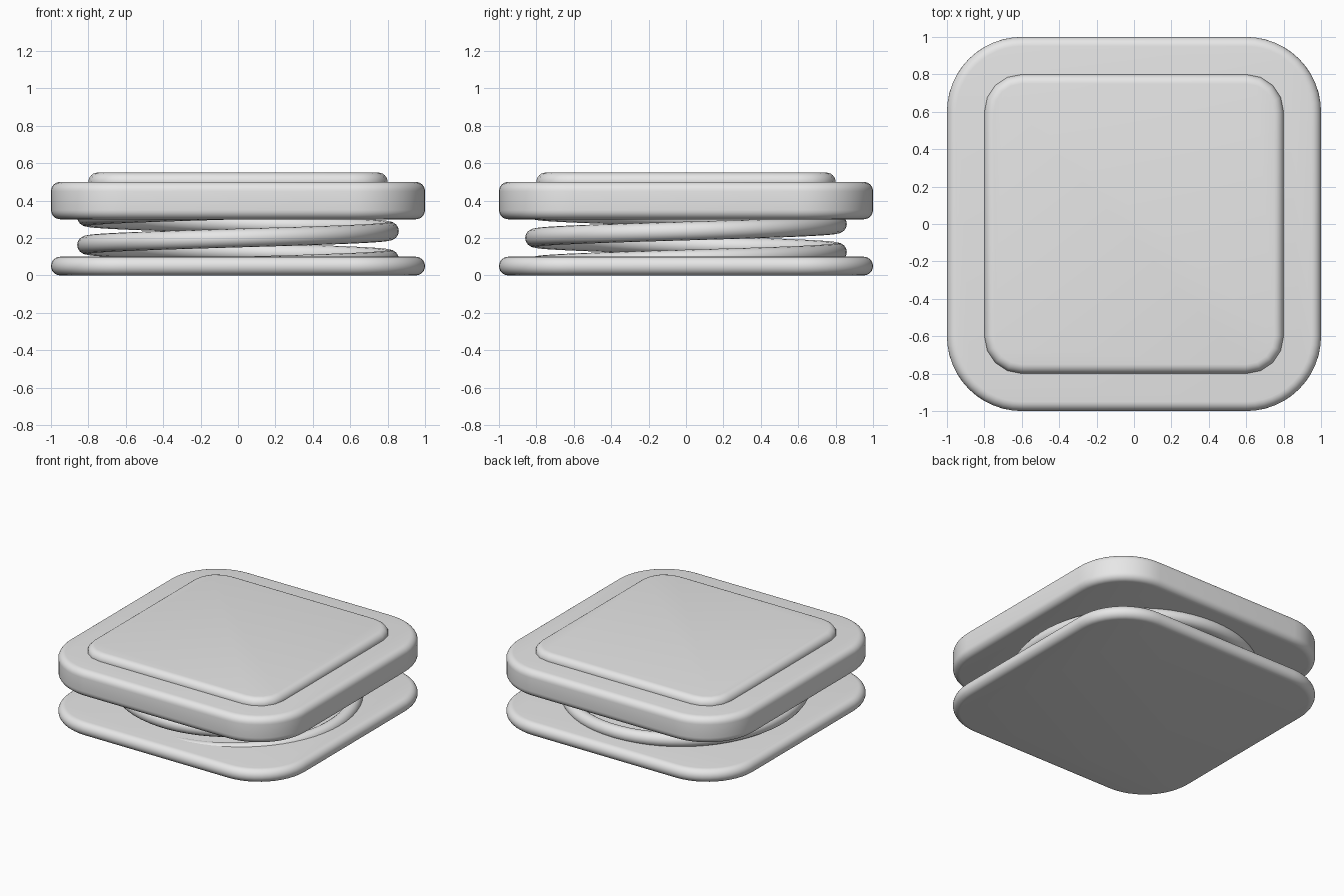
import bpy
import bmesh
from math import cos, sin, pi, radians

cube = bpy.data.objects.get("Cube")
if cube:
    bpy.data.objects.remove(cube, do_unlink=True)

# Single light grey material
grey = bpy.data.materials.new("light_grey")
grey.use_nodes = True
colour = (0.8, 0.8, 0.8, 1)
grey.diffuse_color = colour
grey.node_tree.nodes["Principled BSDF"].inputs["Base Color"].default_value = colour


def smooth(obj, angle):
    bpy.ops.object.select_all(action="DESELECT")
    obj.select_set(True)
    bpy.context.view_layer.objects.active = obj
    bpy.ops.object.shade_smooth_by_angle(angle=radians(angle))


def rounded_outline(half, radius, segments):
    """Points round a square with rounded corners."""
    centre = half - radius
    points = []
    for corner, (sx, sy) in enumerate(((1, 1), (-1, 1), (-1, -1), (1, -1))):
        for i in range(segments + 1):
            a = (corner + i / segments) * pi / 2
            points.append((sx * centre + radius * cos(a), sy * centre + radius * sin(a)))
    return points


def slab(name, half, radius, bottom, top, segments, edge=0.05, edge_steps=6):
    """Rounded square plate with rolled top and bottom edges."""
    profile = []
    for z0, start in ((bottom + edge, -pi / 2), (top - edge, 0)):
        for i in range(edge_steps + 1):
            a = start + i / edge_steps * pi / 2
            profile.append((edge * (1 - cos(a)), z0 + edge * sin(a)))
    bm = bmesh.new()
    rings = []
    for inset, z in profile:
        outline = rounded_outline(half - inset, radius - inset, segments)
        rings.append([bm.verts.new((x, y, z)) for x, y in outline])
    for low, high in zip(rings, rings[1:]):
        for i in range(len(low)):
            j = (i + 1) % len(low)
            bm.faces.new((low[i], low[j], high[j], high[i]))
    bm.faces.new(rings[0][::-1])
    bm.faces.new(rings[-1])
    bmesh.ops.remove_doubles(bm, verts=bm.verts, dist=1e-5)
    mesh = bpy.data.meshes.new(name)
    bm.to_mesh(mesh)
    bm.free()
    mesh.materials.append(grey)
    obj = bpy.data.objects.new(name, mesh)
    bpy.context.collection.objects.link(obj)
    smooth(obj, 40)
    return obj


# Plates and raised pad
slab("base_plate", 1.0, 0.4, 0.0, 0.1, 12)
slab("top_plate", 1.0, 0.4, 0.3, 0.5, 12)
slab("top_pad", 0.8, 0.2, 0.45, 0.55, 4)


# Two-turn coil spring, swept as a round tube along a helix
def coil_spring(name, radius, tube, z0, z1, turns, steps=64, sides=16):
    bm = bmesh.new()
    rings = []
    total = turns * steps
    for i in range(total + 1):
        a = -pi / 2 + 2 * pi * i / steps
        z = z0 + (z1 - z0) * i / total
        ring = []
        for k in range(sides):
            b = 2 * pi * k / sides
            r = radius + tube * cos(b)
            ring.append(bm.verts.new((r * cos(a), r * sin(a), z + tube * sin(b))))
        rings.append(ring)
    for p, q in zip(rings, rings[1:]):
        for k in range(sides):
            n = (k + 1) % sides
            bm.faces.new((p[k], p[n], q[n], q[k]))
    bm.faces.new(rings[0])
    bm.faces.new(rings[-1][::-1])
    bmesh.ops.recalc_face_normals(bm, faces=bm.faces)
    mesh = bpy.data.meshes.new(name)
    bm.to_mesh(mesh)
    bm.free()
    mesh.materials.append(grey)
    obj = bpy.data.objects.new(name, mesh)
    bpy.context.collection.objects.link(obj)
    smooth(obj, 40)


coil_spring("coil_spring", 0.81, 0.05, 0.05, 0.35, 2)
